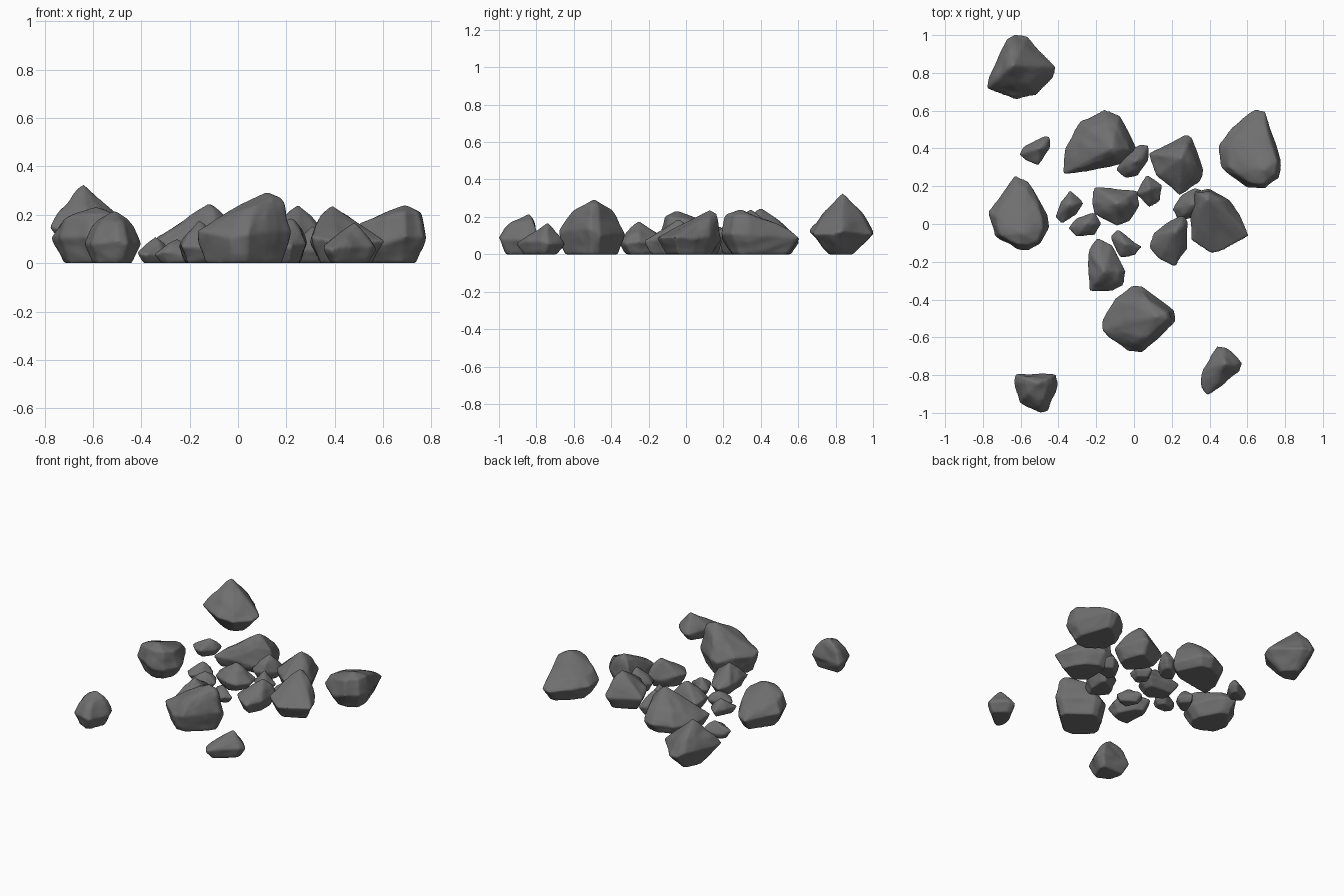
import bpy
import bmesh
import random
from mathutils import Vector, noise

random.seed(4)
default = bpy.data.objects.get("Cube")
if default:
    bpy.data.objects.remove(default, do_unlink=True)

# Single stone colour
stone = bpy.data.materials.new("grey_stone")
stone.use_nodes = True
grey = (0.16, 0.16, 0.16, 1)
stone.diffuse_color = grey
shader = next(n for n in stone.node_tree.nodes if n.type == "BSDF_PRINCIPLED")
shader.inputs["Base Color"].default_value = grey


def rock(name, height, peak, outline, keep=0.55, drop=0.3, foot=0.75, belly=0.4):
    """Hull of stacked rings: narrow foot, full outline at the belly, crown sloping down from the peak."""
    points = [Vector(p) for p in outline]
    centre = sum(points, Vector((0, 0))) / len(points)
    peak = Vector(peak)
    reach = max((p - peak).length for p in points)
    bm = bmesh.new()

    def add(flat, z):
        bm.verts.new((flat.x, flat.y, z))

    for p in points:
        wobble = random.uniform(-0.08, 0.08) * height
        fall = drop * (p - peak).length / reach
        add(centre + (p - centre) * foot, 0)
        # Allow for the wear on the corners
        add(p + (p - centre).normalized() * 0.01, belly * height + wobble)
        add(peak + (p - peak) * (keep + 1) / 2, height * (0.88 - fall) + wobble / 2)
        add(peak + (p - peak) * keep, height * (1.02 - fall))
    add(peak, height + 0.008)
    hull = bmesh.ops.convex_hull(bm, input=bm.verts)
    loose = [v for v in bm.verts if not v.link_faces]
    bmesh.ops.delete(bm, geom=loose, context="VERTS")
    bmesh.ops.recalc_face_normals(bm, faces=bm.faces)

    # Split the faces and roughen them slightly
    bmesh.ops.subdivide_edges(bm, edges=bm.edges, cuts=2, use_grid_fill=True)
    bm.normal_update()
    for v in bm.verts:
        if v.co.z > 0.02:
            v.co += v.normal * noise.noise(v.co * 14) * 0.01

    mesh = bpy.data.meshes.new(name)
    bm.to_mesh(mesh)
    bm.free()
    mesh.materials.append(stone)
    obj = bpy.data.objects.new(name, mesh)
    bpy.context.collection.objects.link(obj)

    # Worn edges
    remesh = obj.modifiers.new("even_surface", "REMESH")
    remesh.mode = "VOXEL"
    remesh.voxel_size = 0.009
    remesh.use_smooth_shade = True
    worn = obj.modifiers.new("worn_edges", "SMOOTH")
    worn.factor = 0.5
    worn.iterations = 3


# Large boulders round the edge
rock("back_right_boulder", 0.32, (-0.64, 0.84),
     [(-.63, 1), (-.57, .98), (-.42, .83), (-.43, .78), (-.52, .69), (-.62, .67),
      (-.77, .72), (-.76, .78), (-.67, .97)],
     keep=0.45, drop=0.3, foot=0.4)
rock("right_boulder", 0.23, (-0.59, -0.05),
     [(-.63, .25), (-.56, .22), (-.47, .05), (-.46, -.02), (-.5, -.1), (-.56, -.13),
      (-.62, -.12), (-.73, -.06), (-.76, .06), (-.71, .12)],
     keep=0.85, drop=0.45)
rock("back_left_boulder", 0.235, (0.69, 0.29),
     [(.64, .6), (.69, .59), (.72, .47), (.77, .34), (.76, .25), (.69, .2), (.6, .2),
      (.47, .3), (.46, .42), (.53, .51)],
     keep=0.85, drop=0.45)
rock("front_boulder", 0.29, (0.12, -0.49),
     [(-.01, -.34), (.04, -.34), (.2, -.46), (.21, -.51), (.16, -.57), (.04, -.67),
      (-.03, -.67), (-.16, -.56), (-.16, -.51), (-.09, -.4)],
     keep=0.6, drop=0.3, foot=0.85)
rock("back_boulder", 0.24, (-0.12, 0.4),
     [(-.37, .27), (-.36, .4), (-.28, .54), (-.16, .59), (-.08, .57), (.01, .39),
      (-.08, .32), (-.24, .29)],
     keep=0.5, drop=0.4, foot=0.85, belly=0.25)
rock("left_boulder", 0.23, (0.39, 0.13),
     [(.32, .17), (.4, .18), (.5, .12), (.55, .05), (.6, -.06), (.5, -.11),
      (.41, -.15), (.31, -.08), (.31, .06)],
     keep=0.6, drop=0.45)

# Outlying stones at the front
rock("front_right_stone", 0.21, (-0.51, -0.84),
     [(-.63, -.84), (-.62, -.8), (-.42, -.8), (-.41, -.85), (-.46, -.98), (-.5, -.99),
      (-.6, -.94)], keep=0.6, drop=0.2)
rock("front_left_stone", 0.16, (0.48, -0.74),
     [(.36, -.85), (.37, -.77), (.44, -.66), (.48, -.66), (.57, -.74), (.55, -.78),
      (.43, -.88), (.39, -.9)], keep=0.4, drop=0.35)

# Medium stones of the cluster
rock("back_left_stone", 0.24, (0.25, 0.35),
     [(.09, .37), (.27, .46), (.3, .45), (.36, .29), (.34, .22), (.24, .16), (.13, .26)],
     keep=0.45)
rock("left_stone", 0.18, (0.22, -0.04),
     [(.09, -.12), (.11, -.05), (.19, .01), (.26, .04), (.28, 0), (.27, -.13),
      (.22, -.22), (.14, -.18)], keep=0.45)
rock("front_stone", 0.17, (-0.16, -0.25),
     [(-.23, -.35), (-.24, -.15), (-.19, -.08), (-.12, -.12), (-.05, -.25), (-.06, -.32),
      (-.14, -.35)], keep=0.45)
rock("centre_stone", 0.16, (-0.09, 0.11),
     [(-.22, .11), (-.2, .19), (.01, .17), (.02, .1), (-.03, .02), (-.09, 0), (-.2, .06)])
rock("leaning_stone", 0.15, (0.31, 0.1),
     [(.21, .08), (.25, .14), (.32, .19), (.38, .16), (.36, .05), (.24, .02)])
rock("back_stone", 0.16, (0.01, 0.33),
     [(-.09, .29), (-.05, .36), (.03, .42), (.07, .41), (.07, .34), (.02, .26), (-.04, .25)])

# Small stones
rock("back_right_pebble", 0.11, (-0.5, 0.4),
     [(-.6, .37), (-.58, .41), (-.47, .46), (-.45, .45), (-.45, .4), (-.51, .32), (-.57, .34)])
rock("left_pebble", 0.12, (0.08, 0.18),
     [(.02, .16), (.07, .25), (.14, .2), (.13, .13), (.08, .1)])
rock("right_pebble", 0.1, (-0.34, 0.1),
     [(-.41, .04), (-.38, .11), (-.34, .18), (-.27, .11), (-.31, .05), (-.38, .01)])
rock("centre_pebble", 0.1, (-0.25, 0),
     [(-.34, -.02), (-.3, .03), (-.22, .05), (-.18, 0), (-.21, -.06), (-.3, -.06)])
rock("front_pebble", 0.1, (-0.05, -0.1),
     [(-.12, -.07), (-.08, -.04), (.04, -.12), (0, -.16), (-.07, -.17)])
